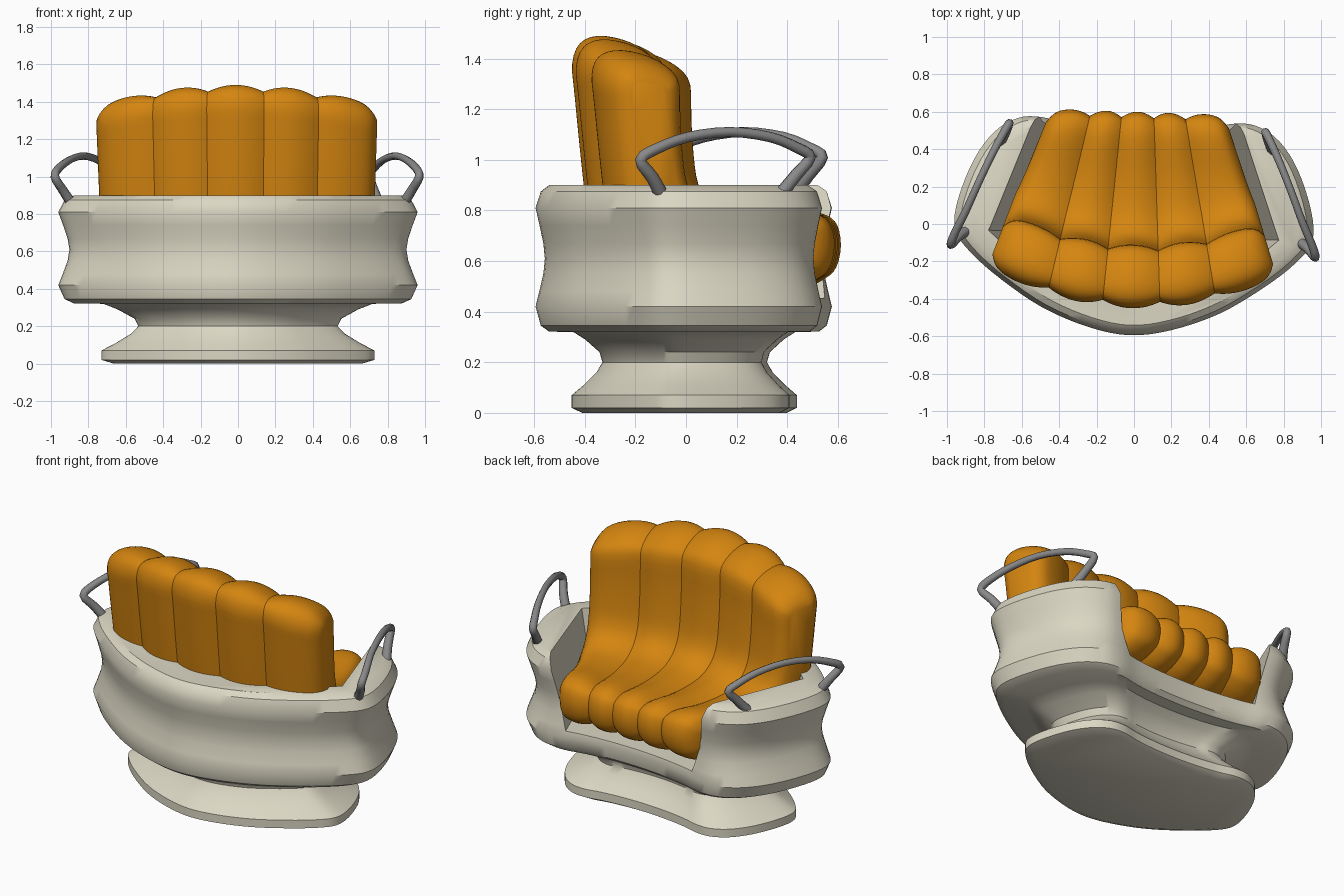
import bpy, bmesh
from mathutils import Vector
from math import radians

if "Cube" in bpy.data.objects:
    bpy.data.objects.remove(bpy.data.objects["Cube"], do_unlink=True)

TURN = radians(-2)  # the whole seat stands slightly turned


def material(name, rgb):
    m = bpy.data.materials.new(name)
    m.use_nodes = True
    m.diffuse_color = (*rgb, 1)
    m.node_tree.nodes["Principled BSDF"].inputs["Base Color"].default_value = (*rgb, 1)
    return m


CREAM = material("cream shell", (0.71, 0.68, 0.55))
ORANGE = material("orange upholstery", (0.66, 0.235, 0.005))
GREY = material("grey metal", (0.25, 0.25, 0.255))


def spline(points, steps, closed=True):
    """Smooth curve running through the given points."""
    pts = [Vector(p) for p in points]
    n = len(pts)
    out = []
    for i in range(n if closed else n - 1):
        if closed:
            a, b, c, d = (pts[(i + k) % n] for k in (-1, 0, 1, 2))
        else:
            a, b, c, d = (pts[min(max(i + k, 0), n - 1)] for k in (-1, 0, 1, 2))
        for s in range(steps):
            t = s / steps
            out.append(0.5 * (2 * b + (c - a) * t + (2 * a - 5 * b + 4 * c - d) * t ** 2
                              + (3 * b - a - 3 * c + d) * t ** 3))
    return out if closed else out + [pts[-1]]


def loft(name, rings, mat, angle=35):
    """Skin a list of closed rings and cap both ends."""
    bm = bmesh.new()
    loops = [[bm.verts.new(p) for p in ring] for ring in rings]
    n = len(loops[0])
    for low, high in zip(loops, loops[1:]):
        for i in range(n):
            j = (i + 1) % n
            bm.faces.new((low[i], low[j], high[j], high[i]))
    caps = [bm.faces.new(loops[0][::-1]), bm.faces.new(loops[-1])]
    bmesh.ops.recalc_face_normals(bm, faces=bm.faces)
    bmesh.ops.triangulate(bm, faces=caps, ngon_method="EAR_CLIP")
    mesh = bpy.data.meshes.new(name)
    bm.to_mesh(mesh)
    bm.free()
    ob = bpy.data.objects.new(name, mesh)
    bpy.context.collection.objects.link(ob)
    ob.rotation_euler.z = TURN
    mesh.materials.append(mat)
    smooth(ob, angle)
    return ob


def smooth(ob, angle):
    bpy.ops.object.select_all(action="DESELECT")
    ob.select_set(True)
    bpy.context.view_layer.objects.active = ob
    bpy.ops.object.shade_smooth_by_angle(angle=radians(angle))


def mirrored(half):
    """Complete a half outline whose ends lie on the centre line."""
    return half + [(-x, y) for x, y in half[-2:0:-1]]


# Shell: crescent plan, scaled ring by ring up through base, neck and tub
plan = spline(mirrored([(0, -0.595), (0.22, -0.56), (0.47, -0.465), (0.7, -0.32), (0.87, -0.18),
                        (0.955, -0.06), (0.945, 0.1), (0.865, 0.32), (0.76, 0.47), (0.64, 0.545),
                        (0.52, 0.555), (0.38, 0.525), (0.2, 0.503), (0, 0.495)]), 4)
levels = [(0, 0.69), (0.02, 0.76), (0.07, 0.76), (0.11, 0.68), (0.16, 0.595), (0.2, 0.555),
          (0.24, 0.575), (0.29, 0.67), (0.32, 0.75), (0.321, 0.91), (0.345, 0.965), (0.42, 1),
          (0.48, 0.975), (0.55, 0.948), (0.61, 0.938), (0.67, 0.948), (0.74, 0.973), (0.81, 1),
          (0.875, 0.965), (0.9, 0.91)]
shell = loft("shell", [[(p.x * s, p.y * s, z) for p in plan] for z, s in levels], CREAM)

# Seat recess, open towards +y, with leaning side walls
recess_low = mirrored([(0, -0.34), (0.3, -0.31), (0.55, -0.2), (0.7, -0.06), (0.44, 0.54), (0.35, 0.8), (0, 0.8)])
recess_top = mirrored([(0, -0.38), (0.3, -0.34), (0.6, -0.22), (0.78, -0.06), (0.56, 0.54), (0.47, 0.8), (0, 0.8)])
cutter = loft("recess_cutter", [[(x, y, 0.455) for x, y in recess_low],
                                [(x, y, 0.92) for x, y in recess_top]], CREAM)
cutter.hide_render = True
cut = shell.modifiers.new("recess", "BOOLEAN")
cut.operation = "DIFFERENCE"
cut.solver = "EXACT"
cut.object = cutter
bpy.context.view_layer.objects.active = shell
bpy.ops.object.modifier_apply(modifier=cut.name)
bpy.data.objects.remove(cutter, do_unlink=True)
smooth(shell, 35)

# Upholstery: five padded channels sharing one side profile, fanned out in plan
side = spline([(-0.36, 0.56), (-0.385, 0.74), (-0.41, 0.95), (-0.44, 1.25), (-0.45, 1.38),
               (-0.42, 1.46), (-0.35, 1.49), (-0.25, 1.475), (-0.16, 1.43), (-0.115, 1.36),
               (-0.11, 1.2), (-0.1, 1.04), (-0.08, 0.91), (-0.03, 0.83), (0.07, 0.785),
               (0.25, 0.775), (0.45, 0.795), (0.54, 0.78), (0.585, 0.74), (0.6, 0.66),
               (0.58, 0.575), (0.53, 0.53), (0.43, 0.49), (0.2, 0.46), (-0.1, 0.46),
               (-0.29, 0.49)], 3)
normals = []
for i, p in enumerate(side):
    d = (side[(i + 1) % len(side)] - side[i - 1]).normalized()
    normals.append(Vector((d.y, -d.x)))

seams_rest = [-0.775, -0.45, -0.155, 0.155, 0.45, 0.775]
seams_lip = [-0.465, -0.25, -0.085, 0.085, 0.25, 0.465]


def channel_point(p, k, t):
    """Place a profile point in channel k at t, from -1 to 1 across it."""
    f = (p.x + 0.45) / 1.05
    mix = (t + 1) / 2
    rest = seams_rest[k] + (seams_rest[k + 1] - seams_rest[k]) * mix
    lip = seams_lip[k] + (seams_lip[k + 1] - seams_lip[k]) * mix
    x = rest + (lip - rest) * f
    rise = min(max((p.y - 0.9) / 0.55, 0), 1)
    wrap = 0.32 * x * x * min(1, 1 - p.x / 0.6)
    return (x, p.x + wrap, p.y - 0.19 * x * x * rise)


names = ["right_outer", "right_inner", "middle", "left_inner", "left_outer"]
for k, label in enumerate(names):
    rings = []
    for step in range(-8, 9):
        t = step / 8
        outer = (k == 0 and t < 0) or (k == 4 and t > 0)
        inset = 0.032 * t * t + (0.05 * t ** 6 if outer else 0)
        rings.append([channel_point(p + n * inset, k, t) for p, n in zip(side, normals)])
    loft(label + "_cushion", rings, ORANGE, 50)

# Arm handles: bent tubes standing on the tub rim, thicker towards the feet
handle = [(0.89, -0.065, 0.86), (0.935, -0.1, 0.93), (0.975, -0.145, 1.0), (0.955, -0.08, 1.045),
          (0.9, 0.04, 1.09), (0.835, 0.2, 1.11), (0.765, 0.36, 1.09), (0.71, 0.47, 1.045),
          (0.685, 0.515, 1.01), (0.705, 0.46, 0.94), (0.735, 0.405, 0.87)]
for label, sign in (("left_handle", 1), ("right_handle", -1)):
    curve = bpy.data.curves.new(label, "CURVE")
    curve.dimensions = "3D"
    curve.bevel_depth = 0.022
    curve.bevel_resolution = 2
    curve.use_fill_caps = True
    path = spline([(sign * x, y, z) for x, y, z in handle], 3, closed=False)
    line = curve.splines.new("POLY")
    line.points.add(len(path) - 1)
    for point, p in zip(line.points, path):
        point.co = (*p, 1)
        point.radius = 0.9 + 1.5 * (1.11 - p.z)
    curve.materials.append(GREY)
    ob = bpy.data.objects.new(label, curve)
    bpy.context.collection.objects.link(ob)
    ob.rotation_euler.z = TURN
    bpy.ops.object.select_all(action="DESELECT")
    ob.select_set(True)
    bpy.context.view_layer.objects.active = ob
    bpy.ops.object.convert(target="MESH")
    smooth(bpy.context.object, 50)
